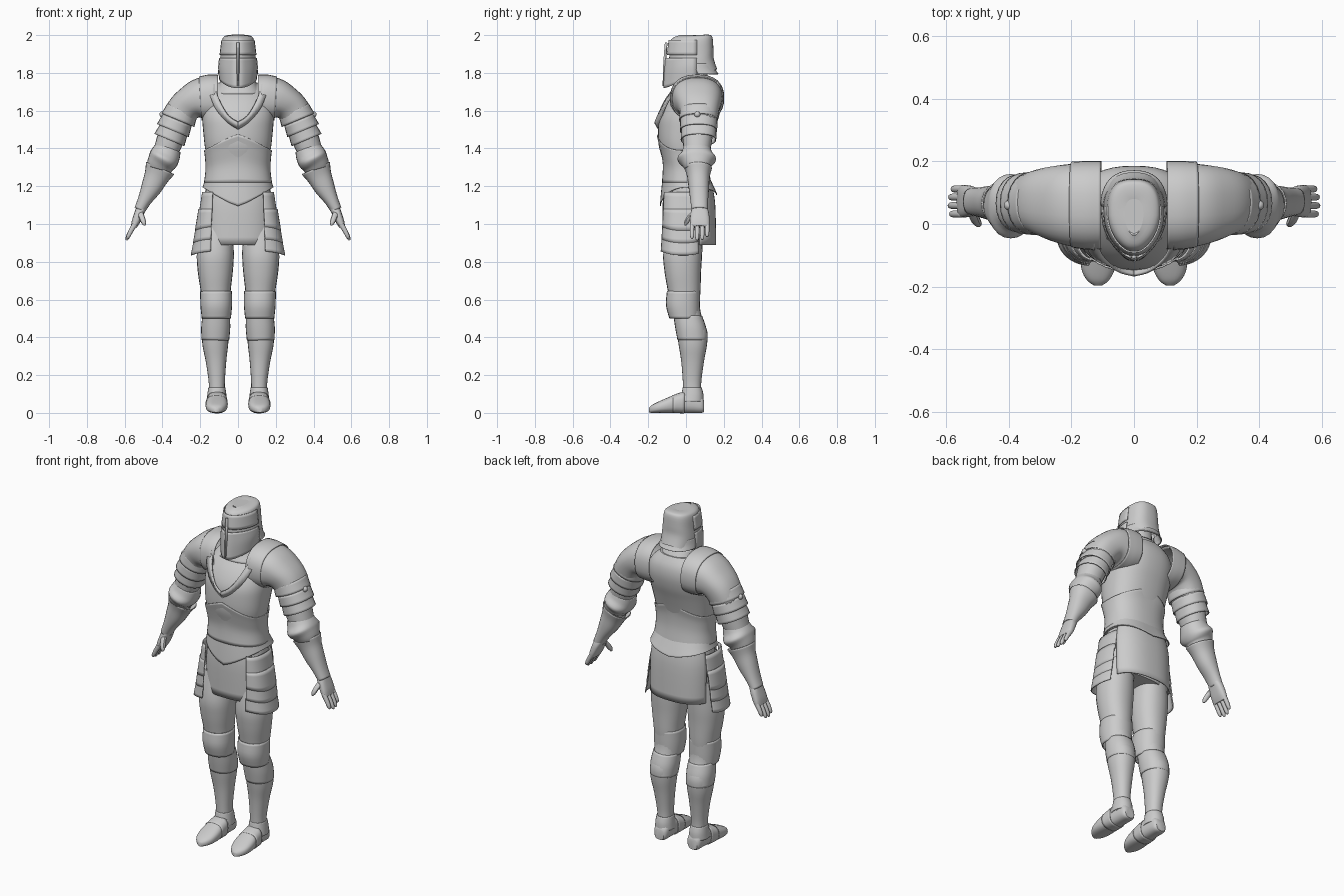
import bpy, bmesh, math
from mathutils import Vector


def spline(keys, n=4):
    """Catmull-Rom interpolation through tuples of numbers."""
    out = []
    for i in range(len(keys) - 1):
        p = [keys[max(i - 1, 0)], keys[i], keys[i + 1], keys[min(i + 2, len(keys) - 1)]]
        for s in range(n):
            t = s / n
            out.append(tuple(0.5 * (2 * b + (c - a) * t + (2 * a - 5 * b + 4 * c - d) * t * t
                                    + (3 * b - a - 3 * c + d) * t ** 3) for a, b, c, d in zip(*p)))
    return out + [tuple(keys[-1])]


def spow(v, e):
    return math.copysign(abs(v) ** (2 / e), v)


def skin(name, rows, closed=True, cap=False, thick=0.0, mirror=False, angle=40):
    """Skin rows of points into one object."""
    bm = bmesh.new()
    grid = [[bm.verts.new(p) for p in r] for r in rows]
    n = len(rows[0])
    for a, b in zip(grid, grid[1:]):
        for j in range(n if closed else n - 1):
            k = (j + 1) % n
            bm.faces.new((a[j], a[k], b[k], b[j]))
    if cap:
        bm.faces.new(grid[0])
        bm.faces.new(grid[-1])
    bmesh.ops.recalc_face_normals(bm, faces=bm.faces)
    me = bpy.data.meshes.new(name)
    bm.to_mesh(me)
    bm.free()
    me.shade_smooth()
    me.set_sharp_from_angle(angle=math.radians(angle))
    ob = bpy.data.objects.new(name, me)
    bpy.context.collection.objects.link(ob)
    if thick:
        m = ob.modifiers.new("thickness", 'SOLIDIFY')
        m.thickness = thick
    if mirror:
        m = ob.modifiers.new("mirror", 'MIRROR')
        m.use_mirror_merge = False
    return ob


def shell(name, keys, a0=0, a1=360, e=2.4, cx=0, taper=0, keel=0, top=None, bottom=None, **kw):
    """Plate round the z axis; keys (z, half width, front y, back y), angle 0 is the front."""
    full = a1 - a0 == 360
    n = 40 if full else 24
    ks, rows = spline(keys), []
    for i, (z, rx, yf, yb) in enumerate(ks):
        k, row = i / (len(ks) - 1), []
        for j in range(n if full else n + 1):
            t = math.radians(a0 + (a1 - a0) * j / n)
            f = max(0, math.cos(t))
            x = cx + rx * spow(math.sin(t), e) * (1 - taper * f)
            y = (yf + yb) / 2 - (yb - yf) / 2 * spow(math.cos(t), e) - keel * f ** 10
            dz = (top(t) * (1 - k) if top else 0) + (bottom(t) * k if bottom else 0)
            row.append((x, y, z + dz))
        rows.append(row)
    return skin(name, rows, full, **kw)


def tube(name, keys, fixed=(0, 1, 0), e=2.2, n=24, cap=True, steps=4, mirror=True, **kw):
    """Limb along a path; keys (x, y, z, radius in plane, radius along fixed axis)."""
    ks, rows, v = spline(keys, steps), [], Vector(fixed)
    for i, (x, y, z, ra, rb) in enumerate(ks):
        d = Vector(ks[min(i + 1, len(ks) - 1)][:3]) - Vector(ks[max(i - 1, 0)][:3])
        u = d.cross(v).normalized()
        rows.append([Vector((x, y, z)) + u * ra * spow(math.cos(a), e) + v * rb * spow(math.sin(a), e)
                     for a in (2 * math.pi * j / n for j in range(n))])
    return skin(name, rows, cap=cap, mirror=mirror, **kw)


def vee(front, back):
    return lambda t: (front if math.cos(t) > 0 else back) * (1 - abs(math.sin(t)))


# Helm: skull, brow plate and visor with the eye slit between them
slope = lambda t: -0.045 * math.cos(t)
shell("helm_skull", [(2.0, .03, -.03, .08), (1.993, .07, -.065, .12), (1.97, .085, -.08, .14),
                     (1.9, .092, -.083, .145), (1.84, .098, -.088, .147), (1.775, .098, -.10, .165)],
      e=2.6, taper=.25, keel=.006, bottom=slope)
shell("helm_cap_top", [(2.0, .03, -.03, .08), (1.998, .01, -.01, .05)], e=2.6, taper=.25, cap=True)
shell("helm_brow", [(1.975, .088, -.086, .142), (1.895, .098, -.096, .147)],
      -100, 100, e=2.6, taper=.25, keel=.006, thick=.005)
shell("helm_visor", [(1.878, .10, -.098, .148), (1.83, .105, -.104, .15), (1.765, .10, -.108, .155)],
      -100, 100, e=2.6, taper=.3, keel=.012, bottom=slope, thick=.006)
shell("helm_neck_guard", [(1.85, .10, -.08, .149), (1.82, .104, -.08, .156), (1.795, .108, -.08, .172)],
      95, 265, thick=.006)
skin("helm_ridge", [[(-.009, -.106, 1.96), (0, -.112, 1.96), (.009, -.106, 1.96)],
                    [(-.009, -.112, 1.86), (0, -.12, 1.86), (.009, -.112, 1.86)],
                    [(-.006, -.118, 1.73), (0, -.124, 1.73), (.006, -.118, 1.73)]], closed=False, thick=.01)
tube("neck", [(0, .05, 1.6, .085, .085), (0, .045, 1.72, .07, .075), (0, .04, 1.85, .065, .07)], mirror=False)
shell("gorget", [(1.78, .085, -.035, .125), (1.74, .10, -.045, .15), (1.69, .13, -.07, .17)], thick=.008)

# Torso: cuirass, lower breastplate and flared waist plate
shell("cuirass", [(1.75, .10, -.0, .15), (1.70, .155, -.05, .178), (1.64, .185, -.10, .186),
                  (1.57, .19, -.135, .175), (1.50, .185, -.143, .152), (1.42, .177, -.14, .128),
                  (1.35, .166, -.122, .112), (1.28, .163, -.108, .112), (1.20, .172, -.112, .12)],
      keel=.005, cap=True)
shell("lower_breastplate", [(1.39, .176, -.146, .13), (1.35, .171, -.13, .118), (1.29, .168, -.114, .116),
                            (1.22, .176, -.118, .128)], top=vee(.085, .07), keel=.005, thick=.004)
shell("waist_plate", [(1.26, .17, -.115, .12), (1.22, .18, -.124, .146), (1.195, .188, -.13, .165)],
      bottom=vee(-.1, -.04), keel=.008, thick=.005)

# Standing V collar on the chest
low = spline([(0, -.148, 1.5), (.06, -.142, 1.54), (.125, -.115, 1.62), (.16, -.06, 1.72)])
high = spline([(0, -.168, 1.535), (.055, -.152, 1.575), (.105, -.105, 1.67), (.13, -.03, 1.76)])
skin("collar_rim", [low, high], closed=False, thick=.01, mirror=True)

# Hips, front and back skirt panels
shell("pelvis", [(1.22, .165, -.10, .11), (1.05, .185, -.1, .12), (.92, .17, -.08, .1)], cap=True)
panel = [(1.2, .175, -.112, .14), (1.1, .19, -.124, .155), (.89, .19, -.12, .16)]
shell("skirt_front", panel, -50, 50, thick=.006)
shell("skirt_back", panel, 108, 252, thick=.006)

# Layered side tassets with a pointed lower edge
point = lambda t: -.02 * max(0, math.sin(t)) ** 2
for i, (z0, z1, r0, r1) in enumerate([(1.17, 1.06, .07, .09), (1.08, .985, .09, .108),
                                      (1.0, .92, .102, .118), (.93, .855, .112, .13)]):
    shell(f"tasset_{i + 1}", [(z0, r0, -.118 - .004 * i, .10), (z1, r1, -.123 - .004 * i, .105)],
          8, 130, cx=.12, bottom=point, thick=.006, mirror=True)

# Legs, knee plates and shin plates
tube("leg", [(.115, 0, 1.0, .085, .09), (.12, -.017, .85, .098, .103), (.12, -.017, .75, .093, .097),
             (.118, -.01, .65, .08, .087), (.115, -.005, .57, .073, .078), (.115, .012, .5, .068, .074),
             (.12, .032, .43, .071, .081), (.12, .036, .36, .068, .075), (.116, .035, .27, .054, .06),
             (.112, .032, .15, .042, .048), (.112, .035, .06, .045, .05)])
tube("knee_plate", [(.116, -.013, .645, .084, .088), (.115, -.016, .57, .084, .09),
                    (.115, -.008, .5, .077, .08)], cap=False, thick=.006)
tube("greave_top", [(.115, .01, .512, .073, .076), (.118, .025, .45, .077, .082),
                    (.12, .035, .385, .073, .08)], cap=False, thick=.005)
tube("ankle_plate", [(.112, .033, .135, .045, .05), (.112, .034, .1, .05, .058), (.112, .03, .06, .054, .064)],
     cap=False, thick=.004)

# Pointed boots
tube("boot", [(.11, .096, .035, .03, .03), (.11, .08, .045, .042, .045), (.11, .03, .058, .047, .058),
              (.111, -.03, .054, .05, .054), (.113, -.09, .042, .058, .042), (.115, -.145, .03, .053, .03),
              (.115, -.18, .021, .035, .021), (.115, -.197, .014, .012, .012)], fixed=(0, 0, 1), e=2.6)
tube("boot_lame", [(.111, -.01, .055, .055, .058), (.113, -.07, .047, .059, .047)], fixed=(0, 0, 1), e=2.6,
     cap=False, thick=.004)

# Shoulders: big plate, then overlapping lames with a rivet
tube("shoulder_plate", [(.125, .055, 1.665, .122, .14), (.2, .06, 1.662, .11, .132), (.255, .065, 1.64, .09, .12),
                        (.295, .07, 1.6, .086, .105), (.33, .07, 1.535, .08, .092)], cap=False, thick=.008, e=2.4, n=32)
tube("shoulder_trim", [(.105, .06, 1.668, .122, .142), (.15, .06, 1.667, .124, .142), (.2, .062, 1.664, .116, .137)],
     cap=False, thick=.006, e=2.4, n=32)
for i, (x, z, r) in enumerate([(.295, 1.605, .088), (.322, 1.55, .085), (.34, 1.50, .08)]):
    tube(f"shoulder_lame_{i + 1}", [(x, .068, z, r - .002, r + .014), (x + .023, .066, z - .055, r + .006, r + .014)],
         cap=False, thick=.005)
bpy.ops.mesh.primitive_uv_sphere_add(segments=16, ring_count=8, radius=.016, location=(.4, .06, 1.58))
rivet = bpy.context.object
rivet.name = "shoulder_rivet"
rivet.data.transform(rivet.matrix_world)
rivet.matrix_world.identity()
rivet.data.shade_smooth()
rivet.modifiers.new("mirror", 'MIRROR')

# Arms, elbow guards and flared gauntlet cuffs
tube("upper_arm", [(.27, .068, 1.63, .08, .085), (.325, .066, 1.54, .078, .085), (.365, .06, 1.43, .07, .076),
                   (.4, .058, 1.33, .062, .062), (.43, .062, 1.25, .055, .055)])
tube("elbow_guard", [(.368, .058, 1.405, .068, .072), (.38, .057, 1.375, .077, .082), (.394, .057, 1.345, .08, .103),
                     (.41, .058, 1.315, .073, .08), (.418, .06, 1.29, .066, .066)], cap=False, thick=.006)
tube("gauntlet_cuff", [(.412, .065, 1.295, .082, .072), (.432, .066, 1.25, .066, .06), (.46, .068, 1.19, .054, .054),
                       (.495, .07, 1.125, .037, .047), (.52, .072, 1.075, .03, .043)], cap=False, thick=.005)

# Hands: palm, four fingers and thumb
tube("palm", [(.508, .072, 1.095, .027, .038), (.522, .073, 1.06, .025, .048), (.54, .073, 1.015, .022, .052),
              (.552, .073, .985, .016, .05)], e=2.8)
for i, (y, l) in enumerate([(.032, .9), (.059, 1.0), (.086, .97), (.112, .8)]):
    tube(f"finger_{i + 1}", [(.543, y, 1.005, .014, .0125), (.543 + .026 * l, y, 1.005 - .045 * l, .0125, .012),
                             (.543 + .043 * l, y, 1.005 - .08 * l, .01, .01),
                             (.543 + .048 * l, y, 1.005 - .091 * l, .004, .004)], n=10, steps=2)
tube("thumb", [(.518, .04, 1.06, .016, .016), (.507, .014, 1.03, .015, .015), (.498, .002, 1.005, .012, .012),
               (.495, -.002, .992, .004, .004)], n=10, steps=2)
